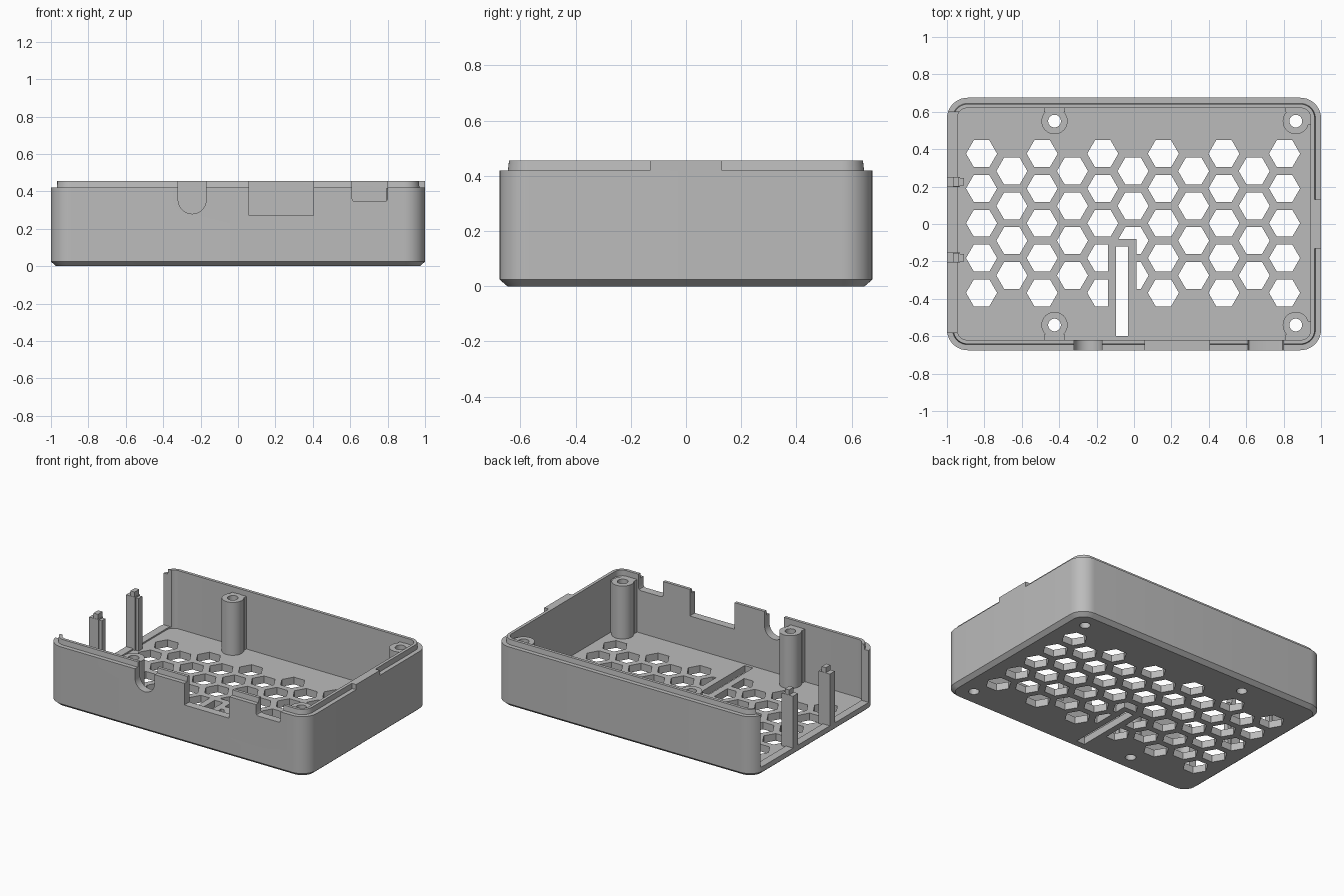
import bpy, bmesh, math
from mathutils import Vector

if "Cube" in bpy.data.objects:
    bpy.data.objects.remove(bpy.data.objects["Cube"], do_unlink=True)

HX, HY, RIM, TOP, FLOOR, RADIUS = 1.0, 0.675, 0.42, 0.455, 0.05, 0.11

grey = bpy.data.materials.new("plain grey")
grey.use_nodes = True
COLOUR = (0.5, 0.5, 0.5, 1)
grey.diffuse_color = COLOUR
grey.node_tree.nodes["Principled BSDF"].inputs["Base Color"].default_value = COLOUR


def finish(name, bm):
    bmesh.ops.recalc_face_normals(bm, faces=bm.faces)
    mesh = bpy.data.meshes.new(name)
    bm.to_mesh(mesh)
    bm.free()
    mesh.materials.append(grey)
    obj = bpy.data.objects.new(name, mesh)
    bpy.context.collection.objects.link(obj)
    return obj


def loft(bm, rings):
    """Skin a closed solid through rings of equal point count."""
    loops = [[bm.verts.new(p) for p in ring] for ring in rings]
    for a, b in zip(loops, loops[1:]):
        for i in range(len(a)):
            j = (i + 1) % len(a)
            bm.faces.new((a[i], a[j], b[j], b[i]))
    bm.faces.new(loops[0][::-1])
    bm.faces.new(loops[-1])


def rounded_ring(inset, z, steps=10):
    r = RADIUS - inset
    ring = []
    for q, (sx, sy) in enumerate([(1, 1), (-1, 1), (-1, -1), (1, -1)]):
        for k in range(steps + 1):
            a = math.pi / 2 * (q + k / steps)
            ring.append((sx * (HX - RADIUS) + r * math.cos(a),
                         sy * (HY - RADIUS) + r * math.sin(a), z))
    return ring


def add_box(bm, x, y, z):
    loft(bm, [[(x[0], y[0], h), (x[1], y[0], h), (x[1], y[1], h), (x[0], y[1], h)]
              for h in z])


def box(name, x, y, z):
    bm = bmesh.new()
    add_box(bm, x, y, z)
    return finish(name, bm)


def add_prism(bm, x, y, r, z, sides):
    loft(bm, [[(x + r * math.cos(math.tau * i / sides),
                y + r * math.sin(math.tau * i / sides), h) for i in range(sides)]
              for h in z])


def front_cutter(name, outline):
    bm = bmesh.new()
    loft(bm, [[(x, y, z) for x, z in outline] for y in (-0.75, -0.6)])
    return finish(name, bm)


def combine(target, tool, operation):
    mod = target.modifiers.new("combine", 'BOOLEAN')
    mod.operation, mod.solver, mod.object = operation, 'EXACT', tool
    bpy.context.view_layer.objects.active = target
    bpy.ops.object.modifier_apply(modifier=mod.name)
    bpy.data.objects.remove(tool, do_unlink=True)


# Tray with chamfered base, stepped lip and hollow interior
bm = bmesh.new()
loft(bm, [rounded_ring(i, z) for i, z in [
    (0.028, 0), (0, 0.024), (0, RIM), (0.03, RIM), (0.034, TOP),
    (0.055, TOP), (0.055, FLOOR)]])
tray = finish("tray", bm)

# Honeycomb vents, kept clear of the solid area around the slot
bm = bmesh.new()
for col in range(11):
    rows = 4 if col % 2 else 5
    for row in range(rows):
        add_prism(bm, -0.815 + 0.162 * col,
                  0.004 + 0.186 * ((rows - 1) / 2 - row), 0.083, (-0.1, 0.15), 6)
vents = finish("vent_cutter", bm)
combine(vents, box("slot_surround", (-0.14, 0.013), (-0.7, -0.08), (-0.2, 0.3)), 'DIFFERENCE')
combine(tray, vents, 'DIFFERENCE')
combine(tray, box("slot_cutter", (-0.095, -0.032), (-0.6, -0.12), (-0.1, 0.15)), 'DIFFERENCE')

# Screw posts joined to the long walls, then drilled through
posts = [(x, y) for x in (-0.425, 0.865) for y in (-0.54, 0.55)]
for x, y in posts:
    side = math.copysign(1, y)
    bm = bmesh.new()
    add_prism(bm, x, y, 0.07, (0.03, RIM - 0.002), 32)
    combine(tray, finish("post", bm), 'UNION')
    combine(tray, box("post_web", (x - 0.055, x + 0.055),
                      sorted((y + side * 0.05, side * 0.635)), (0.035, RIM - 0.004)), 'UNION')
    if x > 0:
        combine(tray, box("side_web", (x + 0.05, 0.955),
                          sorted((y - side * 0.02, side * 0.635)), (0.033, RIM - 0.006)), 'UNION')
for x, y in posts:
    bm = bmesh.new()
    add_prism(bm, x, y, 0.034, (-0.1, 0.6), 32)
    combine(tray, finish("drill", bm), 'DIFFERENCE')

# Front connector openings: round-bottomed, wide and small
arc = [(-0.245 + 0.075 * math.cos(a), 0.355 + 0.075 * math.sin(a))
       for a in [math.pi + math.pi * i / 20 for i in range(21)]]
combine(tray, front_cutter("round_opening", [(-0.32, 0.6)] + arc + [(-0.17, 0.6)]), 'DIFFERENCE')
combine(tray, front_cutter("wide_opening", [
    (0.06, 0.6), (0.06, 0.27), (0.405, 0.27), (0.405, 0.6)]), 'DIFFERENCE')
combine(tray, front_cutter("small_opening", [
    (0.61, 0.6), (0.61, 0.362), (0.615, 0.35), (0.627, 0.345),
    (0.783, 0.345), (0.795, 0.35), (0.8, 0.362), (0.8, 0.6)]), 'DIFFERENCE')

# Open end
combine(tray, box("end_opening", (-1.1, -0.93), (-0.58, 0.6), (0.06, 0.7)), 'DIFFERENCE')

# Upright clips at the open end, with a narrow tip and a catch
for name, y in (("front_clip", -0.18), ("back_clip", 0.225)):
    bm = bmesh.new()
    add_box(bm, (-1, -0.93), (y - 0.027, y + 0.027), (0.045, RIM))
    add_box(bm, (-0.968, -0.935), (y - 0.025, y + 0.025), (RIM - 0.01, TOP))
    add_box(bm, (-0.94, -0.908), (y - 0.02, y + 0.02), (0.045, RIM - 0.005))
    finish(name, bm)

# Raised tab on the closed end
box("end_tab", (0.963, HX), (-0.13, 0.13), (RIM - 0.002, TOP))

# Smooth the rounded corners and posts, keeping edges sharp
bpy.ops.object.select_all(action='DESELECT')
tray.select_set(True)
bpy.context.view_layer.objects.active = tray
bpy.ops.object.shade_smooth_by_angle(angle=math.radians(30))
